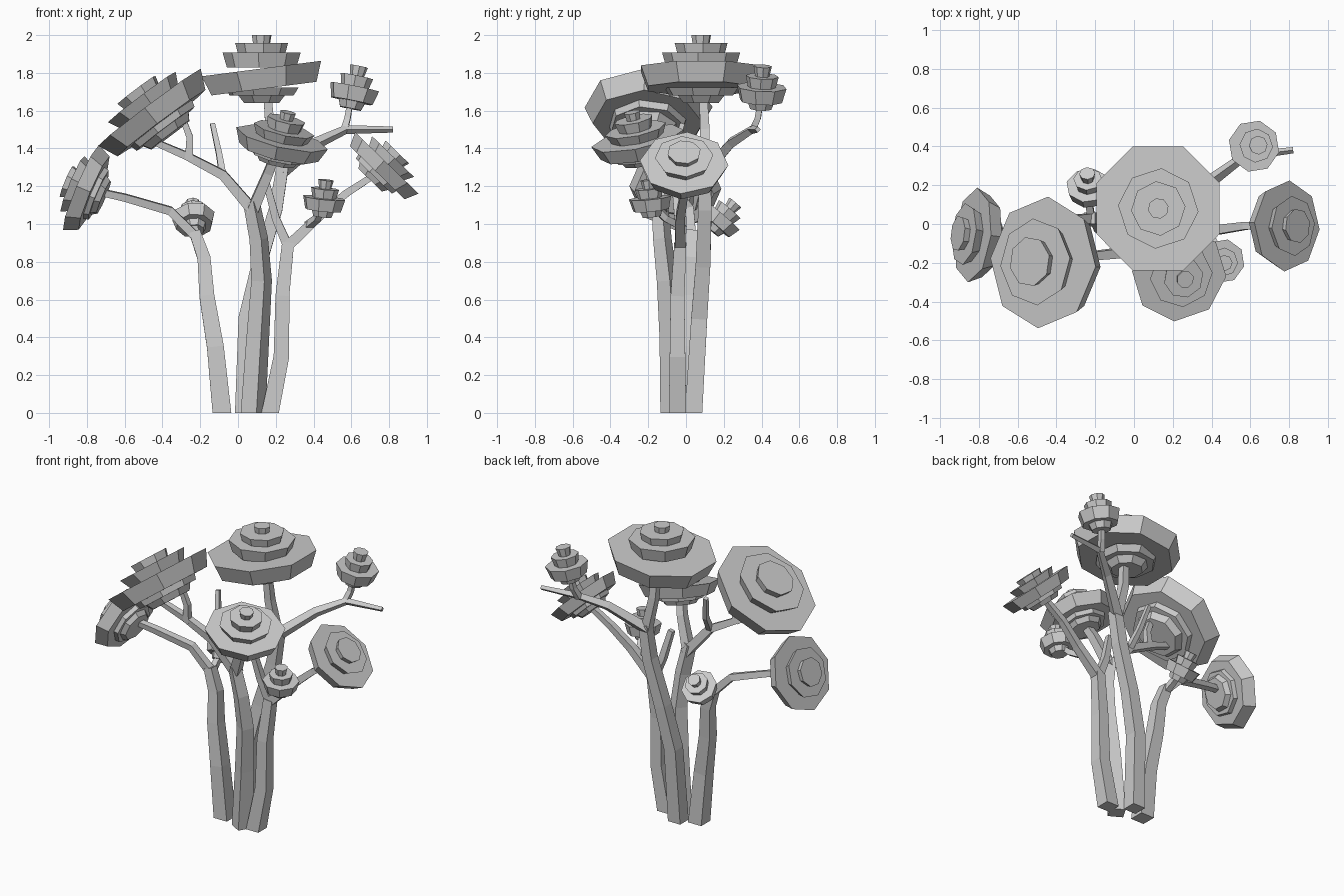
import bpy
import bmesh
import math
from mathutils import Vector

cube = bpy.data.objects.get("Cube")
if cube:
    bpy.data.objects.remove(cube, do_unlink=True)

# One flat grey for everything
grey = bpy.data.materials.new("plain_grey")
grey.use_nodes = True
grey.diffuse_color = (0.6, 0.6, 0.6, 1)
grey.node_tree.nodes["Principled BSDF"].inputs["Base Color"].default_value = (0.6, 0.6, 0.6, 1)


def finish(bm, name):
    bmesh.ops.recalc_face_normals(bm, faces=bm.faces)
    mesh = bpy.data.meshes.new(name)
    bm.to_mesh(mesh)
    bm.free()
    mesh.materials.append(grey)
    obj = bpy.data.objects.new(name, mesh)
    bpy.context.collection.objects.link(obj)


def bridge(bm, rings):
    """Close a stack of vertex rings into a solid."""
    for a, b in zip(rings, rings[1:]):
        n = len(a)
        for i in range(n):
            j = (i + 1) % n
            bm.faces.new((a[i], a[j], b[j], b[i]))
    bm.faces.new(rings[0][::-1])
    bm.faces.new(rings[-1])


def limb(name, points, start, end, turn=45):
    """Tapered four-sided limb; start and end are half widths across corners."""
    pts = [Vector(p) for p in points]
    bm = bmesh.new()
    rings = []
    side = Vector((1, 0, 0))
    for i, p in enumerate(pts):
        d = (pts[min(i + 1, len(pts) - 1)] - pts[max(i - 1, 0)]).normalized()
        if i == 0 and p.z == 0:
            d = Vector((0, 0, 1))
        u = side - d * side.dot(d)
        if u.length < 0.3:
            u = Vector((0, 1, 0)) - d * d.y
        u.normalize()
        side = u
        v = d.cross(u)
        r = start + (end - start) * i / (len(pts) - 1)
        ring = []
        for k in range(4):
            a = math.radians(turn + 90 * k)
            ring.append(bm.verts.new(p + r * (u * math.cos(a) + v * math.sin(a))))
        rings.append(ring)
    bridge(bm, rings)
    finish(bm, name)


def crown(name, centre, axis, radius, tiers, turn=22.5):
    """Stacked eight-sided tiers: (low radius, low z, high radius, high z)."""
    rot = Vector((0, 0, 1)).rotation_difference(Vector(axis).normalized())
    bm = bmesh.new()
    for t, (r0, z0, r1, z1) in enumerate(tiers):
        rings = []
        for r, z in ((r0, z0), (r1, z1)):
            ring = []
            for k in range(8):
                a = math.radians(turn + 9 * t + 45 * k)
                p = Vector((r * math.cos(a), r * math.sin(a), z)) * radius
                ring.append(bm.verts.new(Vector(centre) + rot @ p))
            rings.append(ring)
        bridge(bm, rings)
    finish(bm, name)


# Trunks
limb("right_trunk", [(-.085, -.02, 0), (-.12, -.02, .35), (-.165, 0, .62), (-.18, .02, .82),
                     (-.23, .03, .96)], .07, .042)
limb("back_trunk", [(.03, .04, 0), (.045, .07, .5), (.11, .09, .78), (.2, .1, 1.08),
                    (.235, .1, 1.3)], .065, .045)
limb("front_trunk", [(.08, -.07, 0), (.105, -.08, .4), (.125, -.1, .7), (.11, -.125, .92),
                     (.07, -.14, 1.12)], .068, .045, 15)
limb("left_trunk", [(.17, -.045, 0), (.23, -.045, .3), (.235, -.045, .62), (.265, -.03, .9)],
     .065, .045)

# Branches
limb("right_branch", [(-.21, .03, .92), (-.36, .02, 1.07), (-.6, -.03, 1.14), (-.78, -.06, 1.18)],
     .035, .024)
limb("right_twig", [(-.22, .02, .92), (-.23, .1, .97), (-.23, .19, 1.02)], .03, .02)
limb("top_branch", [(.23, .1, 1.25), (.17, .1, 1.5), (.155, .09, 1.7)], .04, .03)
limb("back_branch", [(.22, .1, 1.27), (.42, .24, 1.43), (.57, .35, 1.5), (.82, .38, 1.5)],
     .04, .016)
limb("back_twig", [(.56, .35, 1.49), (.58, .38, 1.56), (.6, .4, 1.68)], .025, .02)
limb("front_branch", [(.09, -.13, 1.06), (-.08, -.15, 1.26), (-.27, -.17, 1.36),
                      (-.5, -.2, 1.46)], .042, .022)
limb("front_stub", [(-.08, -.15, 1.25), (-.1, -.07, 1.37), (-.135, -.02, 1.53)], .026, .018)
limb("front_twig", [(-.26, -.17, 1.34), (-.255, -.18, 1.46), (-.32, -.19, 1.63)], .03, .02)
limb("middle_branch", [(.08, -.14, 1.08), (.16, -.19, 1.27), (.21, -.25, 1.4)], .042, .03)
limb("left_branch", [(.26, -.03, .88), (.43, -.03, 1.04), (.57, -.01, 1.16), (.77, 0, 1.29)],
     .04, .022)
limb("left_twig", [(.37, -.03, .99), (.42, -.11, 1.03), (.45, -.18, 1.1)], .028, .02)
limb("left_stub", [(.265, -.03, .88), (.2, -.04, 1.03), (.15, -.06, 1.22)], .035, .024)

# Crowns of flaring tiers
bowl = [(.4, -.4, .48, -.28), (.58, -.28, .62, -.14)]
wide = bowl + [(.86, -.17, 1, .14), (.56, .14, .66, .34), (.34, .34, .38, .48)]
peak = [(.3, -.4, .4, -.28), (.52, -.28, .6, -.16), (.55, .16, .62, .4),
        (.38, .4, .42, .55), (.14, .55, .16, .67)]
small = [(.45, -.75, .6, -.35), (.85, -.45, 1, .12), (.55, .12, .65, .55),
         (.28, .55, .36, .95)]

crown("top_crown", (.125, .08, 1.775), (0, 0, 1), .335, peak)
crown("top_crown_brim", (.13, .08, 1.775), (-.13, 0, 1), .345, [(.88, -.17, 1, .14)])
crown("right_upper_crown", (-.44, -.2, 1.58), (-.6, .04, .8), .34, wide)
crown("right_lower_crown", (-.8, -.06, 1.18), (-.9, .1, .38), .245, wide)
crown("middle_crown", (.225, -.25, 1.42), (.22, -.2, .95), .25,
      wide[:4] + [(.36, .34, .42, .56), (.15, .56, .18, .72)])
crown("left_crown", (.765, -.01, 1.3), (.7, 0, .72), .235, wide)
crown("back_small_crown", (.615, .4, 1.71), (.2, .05, 1), .135, small)
crown("left_small_crown", (.455, -.19, 1.125), (.1, -.1, 1), .115, small)
crown("right_small_crown", (-.235, .19, 1.03), (-.05, .6, .7), .115, small)
